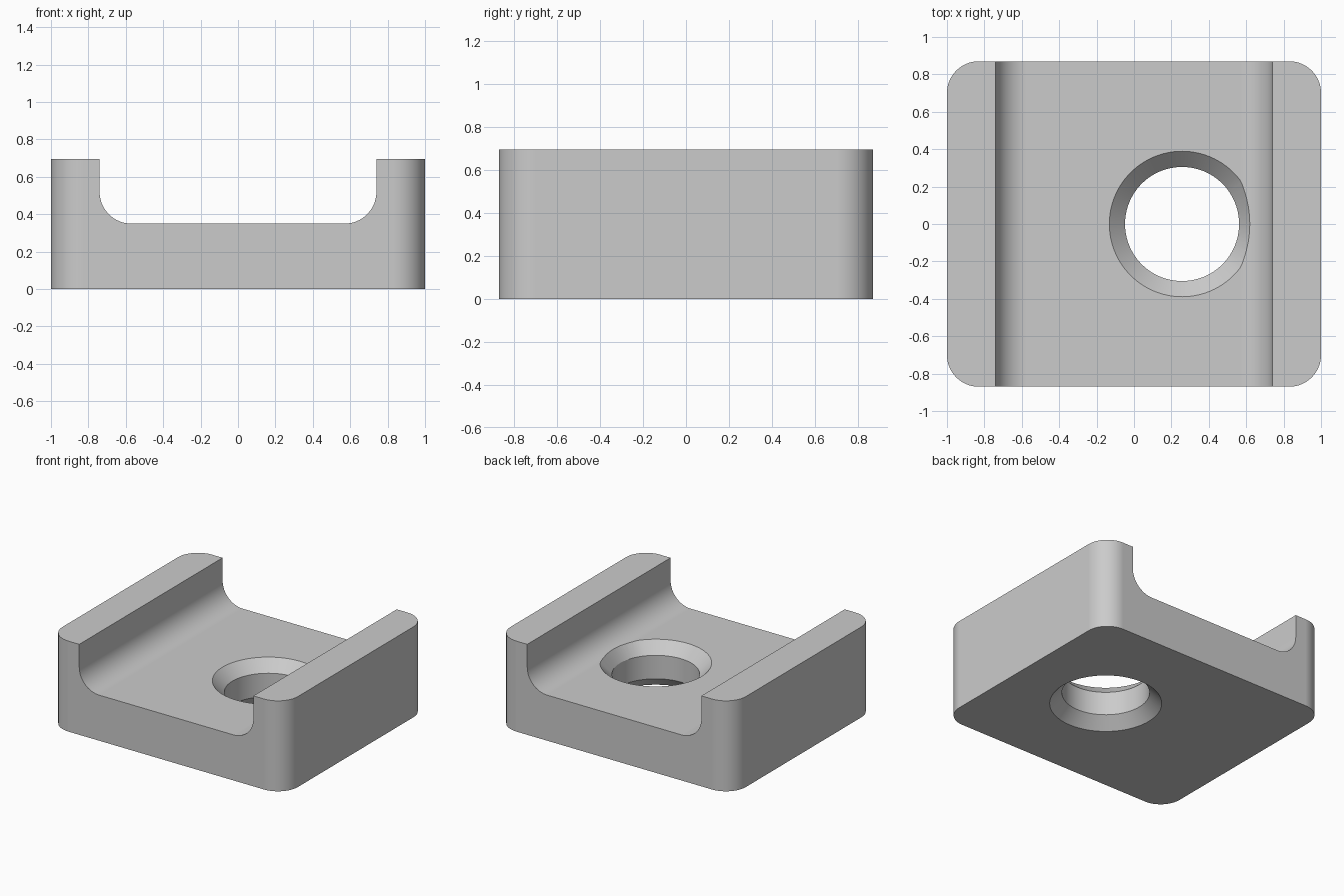
import bpy, bmesh
from math import sin, cos, pi, sqrt

if "Cube" in bpy.data.objects:
    bpy.data.objects.remove(bpy.data.objects["Cube"], do_unlink=True)

HALF_X, HALF_Y, HEIGHT, CORNER = 1.0, 0.87, 0.695, 0.17
CHANNEL, FLOOR, FILLET = 0.74, 0.35, 0.17
HOLE_X, HOLE_R, CHAMFER = 0.257, 0.305, 0.085
STEPS, SIDES = 16, 96

grey = bpy.data.materials.new("light grey")
grey.use_nodes = True
grey.diffuse_color = (0.6, 0.6, 0.6, 1)
grey.node_tree.nodes["Principled BSDF"].inputs["Base Color"].default_value = grey.diffuse_color


def loft(name, rings):
    """Closed solid through rings of equal point count."""
    bm = bmesh.new()
    loops = [[bm.verts.new(p) for p in ring] for ring in rings]
    for a, b in zip(loops, loops[1:]):
        for i in range(len(a)):
            j = (i + 1) % len(a)
            bm.faces.new((a[i], a[j], b[j], b[i]))
    bm.faces.new(loops[0][::-1])
    bm.faces.new(loops[-1])
    bmesh.ops.recalc_face_normals(bm, faces=bm.faces)
    mesh = bpy.data.meshes.new(name)
    bm.to_mesh(mesh)
    bm.free()
    mesh.materials.append(grey)
    obj = bpy.data.objects.new(name, mesh)
    bpy.context.collection.objects.link(obj)
    return obj


def arc(cx, cy, r, start):
    """Quarter arc, counter-clockwise from a start angle."""
    angles = [start + pi / 2 * i / STEPS for i in range(STEPS + 1)]
    return [(cx + r * cos(a), cy + r * sin(a)) for a in angles]


def cut(target, cutter):
    cutter.hide_render = True
    mod = target.modifiers.new("cut", 'BOOLEAN')
    mod.operation, mod.solver, mod.object = 'DIFFERENCE', 'EXACT', cutter
    bpy.ops.object.modifier_apply(modifier=mod.name)
    bpy.data.objects.remove(cutter, do_unlink=True)


# Block with rounded vertical corners
outline = []
for k, (sx, sy) in enumerate([(1, 1), (-1, 1), (-1, -1), (1, -1)]):
    outline += arc(sx * (HALF_X - CORNER), sy * (HALF_Y - CORNER), CORNER, k * pi / 2)
block = loft("channel_block", [[(x, y, z) for x, y in outline] for z in (0, HEIGHT)])
bpy.context.view_layer.objects.active = block
block.select_set(True)

# Channel along y with filleted lower corners
inner = CHANNEL - FILLET
section = [(CHANNEL, 1), (-CHANNEL, 1)]
section += arc(-inner, FLOOR + FILLET, FILLET, pi)
section += arc(inner, FLOOR + FILLET, FILLET, 1.5 * pi)
cut(block, loft("channel_cutter", [[(x, y, z) for x, z in section] for y in (-1, 1)]))


# Hole chamfered at both ends; the upper rim narrows where it meets the fillet
def circle(r, z):
    return [(HOLE_X + r * cos(2 * pi * i / SIDES), r * sin(2 * pi * i / SIDES), z)
            for i in range(SIDES)]


rim = []
for i in range(SIDES):
    a, r = 2 * pi * i / SIDES, HOLE_R + CHAMFER
    while HOLE_X + r * cos(a) > 0.62 - 0.9 * (r * sin(a)) ** 2:
        r -= 0.001
    x = HOLE_X + r * cos(a)
    rise = FILLET - sqrt(FILLET ** 2 - max(0, x - inner) ** 2)
    rim.append((x, r * sin(a), FLOOR + rise + 0.001))
rings = [circle(HOLE_R + CHAMFER + 0.05, -0.05), circle(HOLE_R, CHAMFER),
         circle(HOLE_R, FLOOR - CHAMFER), rim, [(x, y, FLOOR + 0.1) for x, y, z in rim]]
cut(block, loft("hole_cutter", rings))

# Smooth curves, crisp edges, flat faces
bpy.ops.object.shade_smooth_by_angle(angle=pi / 6)
normals = block.modifiers.new("flat faces", 'WEIGHTED_NORMAL')
normals.keep_sharp = True
